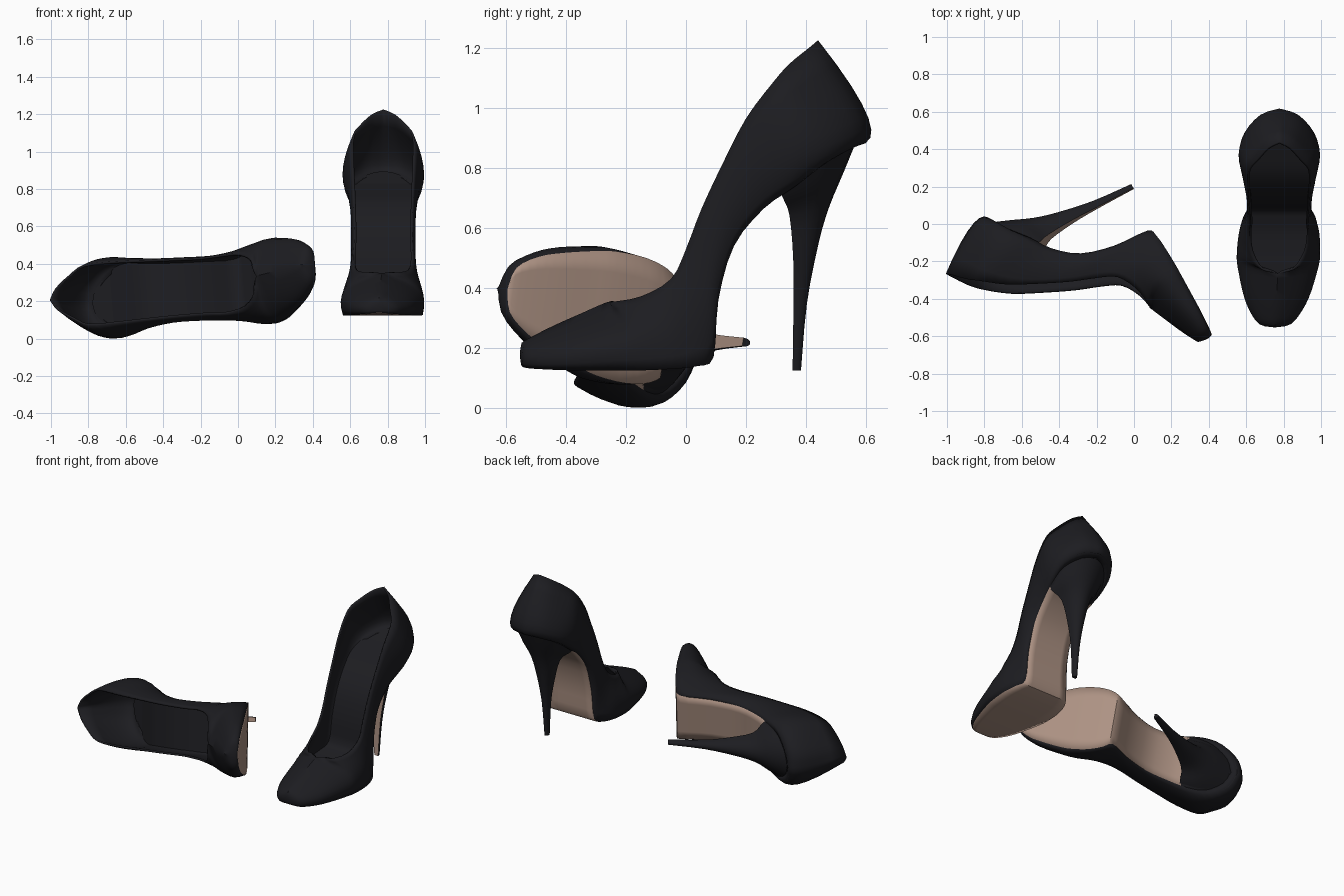
import bpy, bmesh, math
from mathutils import Vector, Matrix

if "Cube" in bpy.data.objects:
    bpy.data.objects.remove(bpy.data.objects["Cube"])

def material(name, rgb):
    m = bpy.data.materials.new(name)
    m.diffuse_color = (*rgb, 1)
    m.use_nodes = True
    m.node_tree.nodes["Principled BSDF"].inputs["Base Color"].default_value = m.diffuse_color
    return m

BLACK = material("black_leather", (0.012, 0.012, 0.015))
TAN = material("tan_sole", (0.42, 0.29, 0.23))

# Half-shoe stations, toe to heel: bottom edge, mid side and top line, each (y, z, half width)
STATIONS = [
    (-.548, .14, 0, -.553, .18, 0, -.547, .218, 0),
    (-.53, .133, .075, -.535, .185, .075, -.515, .237, 0),
    (-.455, .128, .13, -.455, .20, .127, -.44, .275, 0),
    (-.36, .125, .165, -.36, .22, .162, -.35, .315, 0),
    (-.24, .125, .197, -.23, .25, .19, -.27, .35, 0),
    (-.16, .125, .211, -.17, .26, .206, -.245, .354, .085),
    (-.05, .13, .212, -.07, .28, .205, -.15, .372, .145),
    (.04, .14, .192, 0, .32, .187, -.05, .43, .16),
    (.092, .17, .16, .06, .38, .175, 0, .53, .155),
    (.108, .36, .15, .09, .52, .172, .05, .66, .157),
    (.16, .54, .147, .15, .68, .175, .12, .81, .162),
    (.26, .665, .155, .25, .81, .195, .20, .965, .168),
    (.36, .735, .17, .37, .88, .218, .29, 1.085, .165),
    (.45, .805, .155, .48, .92, .185, .345, 1.147, .12),
    (.53, .855, .085, .575, .96, .10, .41, 1.20, .06),
    (.567, .875, 0, .608, .965, 0, .44, 1.225, 0),
]
# Stiletto sections from tip to seat: front y, front z, back y, back z, half width
HEEL = [
    (.355, .125, .383, .125, .014), (.358, .35, .403, .35, .027),
    (.357, .50, .442, .55, .052), (.345, .64, .477, .67, .085),
    (.325, .695, .525, .785, .14), (.31, .728, .57, .895, .172),
]
SUB, COLS = 3, 8

def smooth_rows(rows):
    """Catmull-Rom interpolation between successive stations."""
    out, n = [], len(rows)
    for i in range(n - 1):
        a, b, c, d = (rows[min(max(i + k, 0), n - 1)] for k in (-1, 0, 1, 2))
        for s in range(SUB):
            t = s / SUB
            out.append([.5 * (2*q + (r - p)*t + (2*p - 5*q + 4*r - u)*t*t
                              + (3*q - p - 3*r + u)*t**3) for p, q, r, u in zip(a, b, c, d)])
    return out + [list(rows[-1])]

ROWS = smooth_rows(STATIONS)
for row in ROWS:
    for k in (2, 5, 8):
        row[k] = max(row[k], 0)

def section(row, t):
    """Point on the half section: t=0 bottom edge, 0.5 mid side, 1 top line."""
    w = ((1 - t) * (1 - 2*t), 4*t * (1 - t), t * (2*t - 1))
    y, z, x = (sum(w[j] * row[3*j + k] for j in range(3)) for k in range(3))
    return Vector((max(x, 0), y, z))

def flipped(p, k=-1):
    return Vector((p.x * k, p.y, p.z))

def add_grid(bm, rows, flip=False):
    vs = [[bm.verts.new(p) for p in r] for r in rows]
    for a, b in zip(vs, vs[1:]):
        for j in range(len(a) - 1):
            f = (a[j], b[j], b[j+1], a[j+1])
            bm.faces.new(f[::-1] if flip else f)
    return vs

def finish(bm, name, mats, side, matrix, thick=0, angle=40):
    # lean the toe inwards, and mirror for the other foot
    for v in bm.verts:
        u = min(max((.05 - v.co.y) / .6, 0), 1)
        v.co.x = side * (v.co.x - .024 * u ** 1.6)
    bmesh.ops.remove_doubles(bm, verts=bm.verts, dist=.0005)
    if side < 0:
        bmesh.ops.reverse_faces(bm, faces=bm.faces)
    me = bpy.data.meshes.new(name)
    bm.to_mesh(me)
    bm.free()
    for m in mats:
        me.materials.append(m)
    ob = bpy.data.objects.new(name, me)
    bpy.context.collection.objects.link(ob)
    ob.matrix_world = matrix
    if thick:
        mod = ob.modifiers.new("thickness", 'SOLIDIFY')
        mod.thickness, mod.offset = thick, -1
    bpy.ops.object.select_all(action='DESELECT')
    ob.select_set(True)
    bpy.context.view_layer.objects.active = ob
    bpy.ops.object.shade_smooth_by_angle(angle=math.radians(angle))

def shoe(prefix, side, matrix):
    # upper: both sides, closed over the toe and around the heel
    bm = bmesh.new()
    half = [[section(r, j / COLS) for j in range(COLS + 1)] for r in ROWS]
    add_grid(bm, half)
    add_grid(bm, [[flipped(p) for p in r] for r in half], True)
    finish(bm, prefix + "_upper", [BLACK], side, matrix, .012)

    # outsole across the bottom edges: tan, black around the heel seat
    bm = bmesh.new()
    add_grid(bm, [[flipped(section(r, 0), k / 3) for k in range(-3, 4)] for r in ROWS])
    for f in bm.faces:
        f.material_index = int(f.calc_center_median().y > .33)
    finish(bm, prefix + "_outsole", [TAN, BLACK], side, matrix, .006)

    # insole inside the shoe
    bm = bmesh.new()
    n = len(ROWS)
    add_grid(bm, [[flipped(section(r, .36 - .2 * i / n), k / 3 * .97) for k in range(-3, 4)]
                  for i, r in enumerate(ROWS) if i > 2 * SUB], True)
    finish(bm, prefix + "_insole", [BLACK], side, matrix)

    # stiletto heel: rounded back, flat tan front
    bm = bmesh.new()
    rings = []
    for yf, zf, yb, zb, w in smooth_rows(HEEL):
        ring = []
        for k in range(-6, 7):
            a = math.pi / 2 * k / 6
            c = max(math.cos(a), 0) ** .8
            ring.append(Vector((w * math.sin(a), yf + (yb - yf) * c, zf + (zb - zf) * c)))
        rings.append(ring)
    vs = add_grid(bm, rings)
    for a, b in zip(vs, vs[1:]):
        bm.faces.new((a[-1], b[-1], b[0], a[0])).material_index = 1
    bm.faces.new(vs[0])
    bm.faces.new(vs[-1][::-1])
    bmesh.ops.recalc_face_normals(bm, faces=bm.faces)
    finish(bm, prefix + "_heel", [BLACK, TAN], side, matrix)

# standing shoe
shoe("standing_shoe", 1, Matrix.Translation((.777, 0, 0)))

# fallen shoe: lies on its side, placed by its heel tip
L = Vector((-.475, .866, -.17)).normalized()
U = Vector((-.877, -.481, 0)).normalized()
W = L.cross(U).normalized()
U = W.cross(L)
rot = Matrix((W, L, U)).transposed().to_4x4()
tip = Vector((-.013, .2, .218))
shoe("fallen_shoe", -1, Matrix.Translation(tip - rot @ Vector((0, .37, .13))) @ rot)
